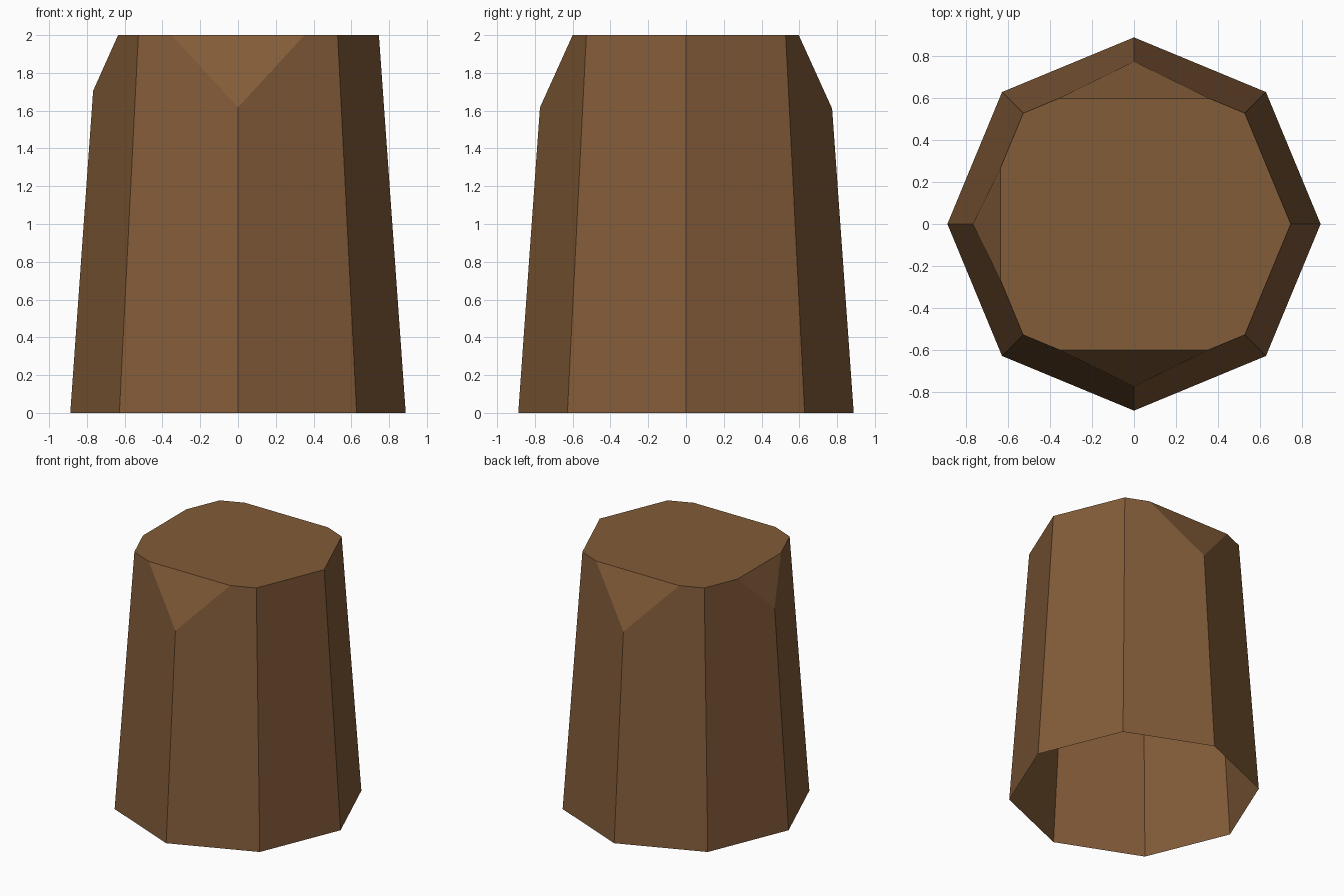
import bpy, bmesh
from mathutils import Vector, Matrix

if "Cube" in bpy.data.objects:
    bpy.data.objects.remove(bpy.data.objects["Cube"])

bark = bpy.data.materials.new("brown wood")
bark.diffuse_color = (0.225, 0.106, 0.040, 1)
bark.use_nodes = True
bark.node_tree.nodes["Principled BSDF"].inputs["Base Color"].default_value = bark.diffuse_color

# Tapered eight-sided stump
bm = bmesh.new()
bmesh.ops.create_cone(bm, cap_ends=True, cap_tris=False, segments=8,
                      radius1=0.888, radius2=0.746, depth=2,
                      matrix=Matrix.Translation((0, 0, 1)))

# Chipped top corners: direction, radius and height at the low point, radius at the top
chips = [((0, -1), 0.774, 1.615, 0.60),
         ((0, 1), 0.774, 1.61, 0.597),
         ((-1, 0), 0.767, 1.705, 0.635)]
for (dx, dy), r0, z0, r1 in chips:
    normal = Vector((dx * (2 - z0), dy * (2 - z0), r0 - r1)).normalized()
    cut = bmesh.ops.bisect_plane(bm, geom=bm.verts[:] + bm.edges[:] + bm.faces[:],
                                 plane_co=(dx * r0, dy * r0, z0),
                                 plane_no=normal, clear_outer=True)
    edges = [e for e in cut["geom_cut"] if isinstance(e, bmesh.types.BMEdge)]
    bmesh.ops.holes_fill(bm, edges=edges, sides=0)
bmesh.ops.recalc_face_normals(bm, faces=bm.faces[:])

# Open underside
bottom = [f for f in bm.faces if f.calc_center_median().z < 0.01]
bmesh.ops.delete(bm, geom=bottom, context='FACES_ONLY')

mesh = bpy.data.meshes.new("stump")
bm.to_mesh(mesh)
bm.free()
mesh.materials.append(bark)
bpy.context.collection.objects.link(bpy.data.objects.new("stump", mesh))
